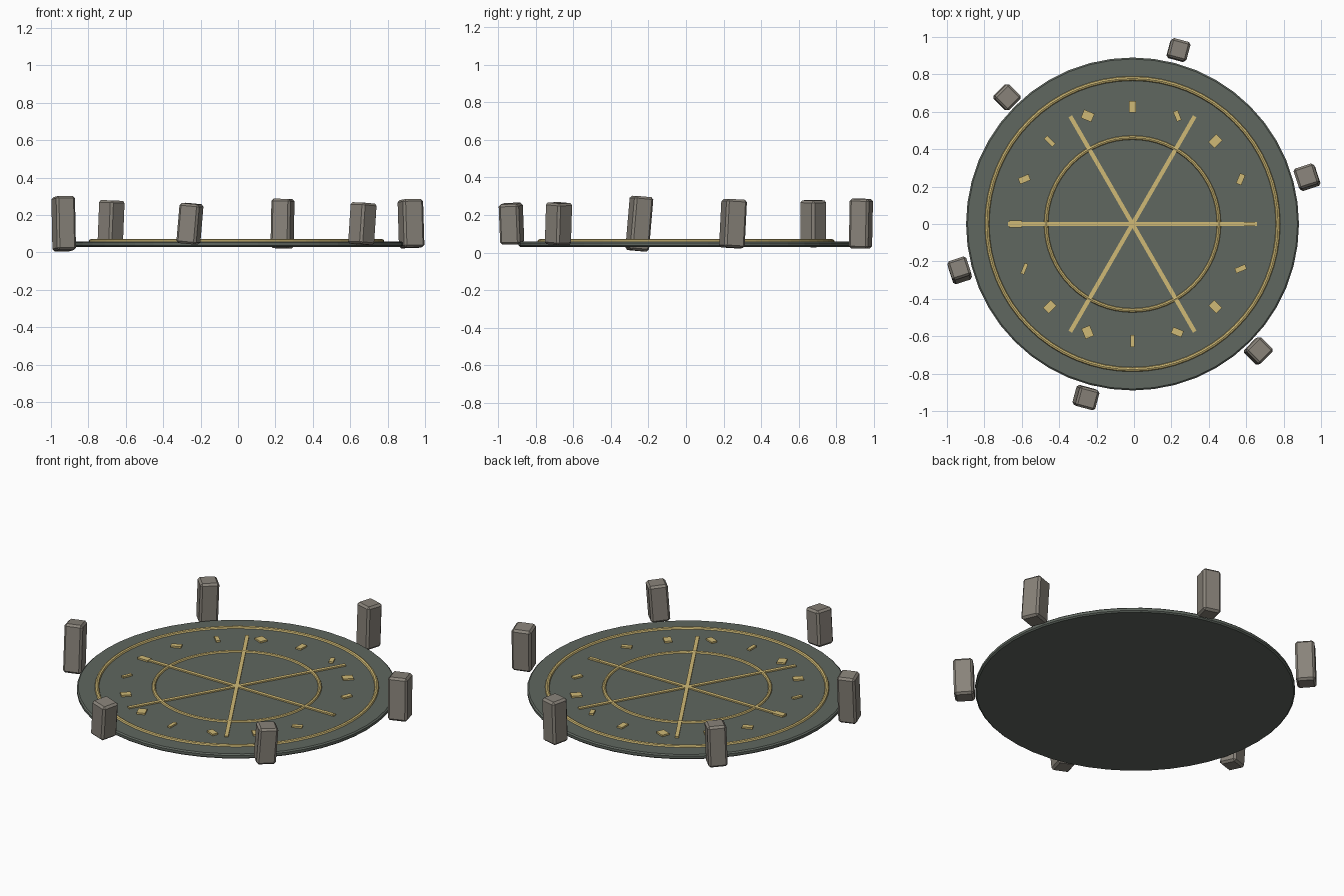
import bpy, bmesh, math
from mathutils import Matrix, Vector

if "Cube" in bpy.data.objects:
    bpy.data.objects.remove(bpy.data.objects["Cube"])

CX = -0.008  # platform centre


def material(name, rgb):
    m = bpy.data.materials.new(name)
    m.diffuse_color = (*rgb, 1)
    m.use_nodes = True
    m.node_tree.nodes["Principled BSDF"].inputs["Base Color"].default_value = m.diffuse_color
    return m


SLATE = material("dark green slate", (0.115, 0.135, 0.115))
GOLD = material("pale gold", (0.63, 0.49, 0.18))
STONE = material("warm grey stone", (0.25, 0.228, 0.195))


def finish(bm, name, mat):
    bmesh.ops.recalc_face_normals(bm, faces=bm.faces)
    mesh = bpy.data.meshes.new(name)
    bm.to_mesh(mesh)
    bm.free()
    mesh.materials.append(mat)
    ob = bpy.data.objects.new(name, mesh)
    bpy.context.collection.objects.link(ob)
    return ob


def box(name, size, matrix, mat, bevel=0):
    bm = bmesh.new()
    bmesh.ops.create_cube(bm, size=1, matrix=Matrix.Diagonal((*size, 1)))
    if bevel:
        bmesh.ops.bevel(bm, geom=bm.edges[:], offset=bevel, segments=1,
                        profile=0.5, affect='EDGES')
    bm.transform(matrix)
    return finish(bm, name, mat)


def lathe(name, profile, segments, mat, capped=False):
    """Turn a closed or capped (radius, height) profile about the platform axis."""
    bm = bmesh.new()
    rings = []
    for r, z in profile:
        rings.append([bm.verts.new((CX + r * math.cos(2 * math.pi * i / segments),
                                    r * math.sin(2 * math.pi * i / segments), z))
                      for i in range(segments)])
    for k in range(len(rings) - (1 if capped else 0)):
        a, b = rings[k], rings[(k + 1) % len(rings)]
        for i in range(segments):
            j = (i + 1) % segments
            bm.faces.new((a[i], a[j], b[j], b[i]))
    if capped:
        bm.faces.new(rings[0])
        bm.faces.new(rings[-1])
    return finish(bm, name, mat)


# Platform disc with a small chamfer round both rims
lathe("platform", [(0.882, 0.03), (0.89, 0.037), (0.89, 0.052), (0.882, 0.059)],
      48, SLATE, capped=True)

# Raised gold rings
for name, major, minor in (("outer_ring", 0.778, 0.012), ("inner_ring", 0.462, 0.011)):
    profile = [(major + minor * math.cos(math.tau * k / 8),
                0.059 + minor * math.sin(math.tau * k / 8)) for k in range(8)]
    lathe(name, profile, 64, GOLD)

# Three bars crossing at the centre
for k in range(3):
    m = Matrix.Translation((CX, 0, 0.061)) @ Matrix.Rotation(math.radians(60 * k), 4, 'Z')
    box(f"spoke_bar_{k + 1}", (1.33, 0.022, 0.012), m, GOLD)

# Sixteen small markers: (direction, length, width), going round from +x
MARKERS = [(0, .06, .02), (67.5, .058, .03), (45, .06, .048), (112.5, .056, .026),
           (90, .062, .035), (-22.5, .06, .048), (-45, .062, .024), (22.5, .06, .034),
           (0, .068, .038), (67.5, .06, .02), (45, .058, .042), (-67.5, .06, .048),
           (90, .064, .022), (-22.5, .06, .036), (-45, .058, .044), (22.5, .06, .028)]
for k, (turn, length, width) in enumerate(MARKERS):
    a = math.radians(22.5 * k)
    m = (Matrix.Translation((CX + 0.626 * math.cos(a), 0.626 * math.sin(a), 0.062))
         @ Matrix.Rotation(math.radians(turn), 4, 'Z'))
    box(f"marker_{k + 1}", (length, width, 0.014), m, GOLD)

# Leaning standing stones: (x, y, yaw, height, width, lean x, lean y)
STONES = [(0.925, 0.25, 18, 0.258, 0.114, -0.03, 0.05),
          (0.238, 0.93, 75, 0.264, 0.106, 0.02, 0.02),
          (-0.679, 0.677, 135, 0.248, 0.108, 0.04, 0.0),
          (-0.932, -0.248, 198, 0.290, 0.106, -0.02, 0.085),
          (-0.257, -0.928, 255, 0.215, 0.110, 0.085, -0.04),
          (0.665, -0.678, 315, 0.222, 0.110, 0.065, 0.03)]
for k, (x, y, yaw, height, width, lx, ly) in enumerate(STONES):
    lean = Vector((0, 0, 1)).rotation_difference(Vector((lx, ly, 1)))
    m = (Matrix.Translation((x, y, 0.154)) @ lean.to_matrix().to_4x4()
         @ Matrix.Rotation(math.radians(yaw), 4, 'Z'))
    box(f"standing_stone_{k + 1}", (width, width, height), m, STONE, bevel=0.012)
